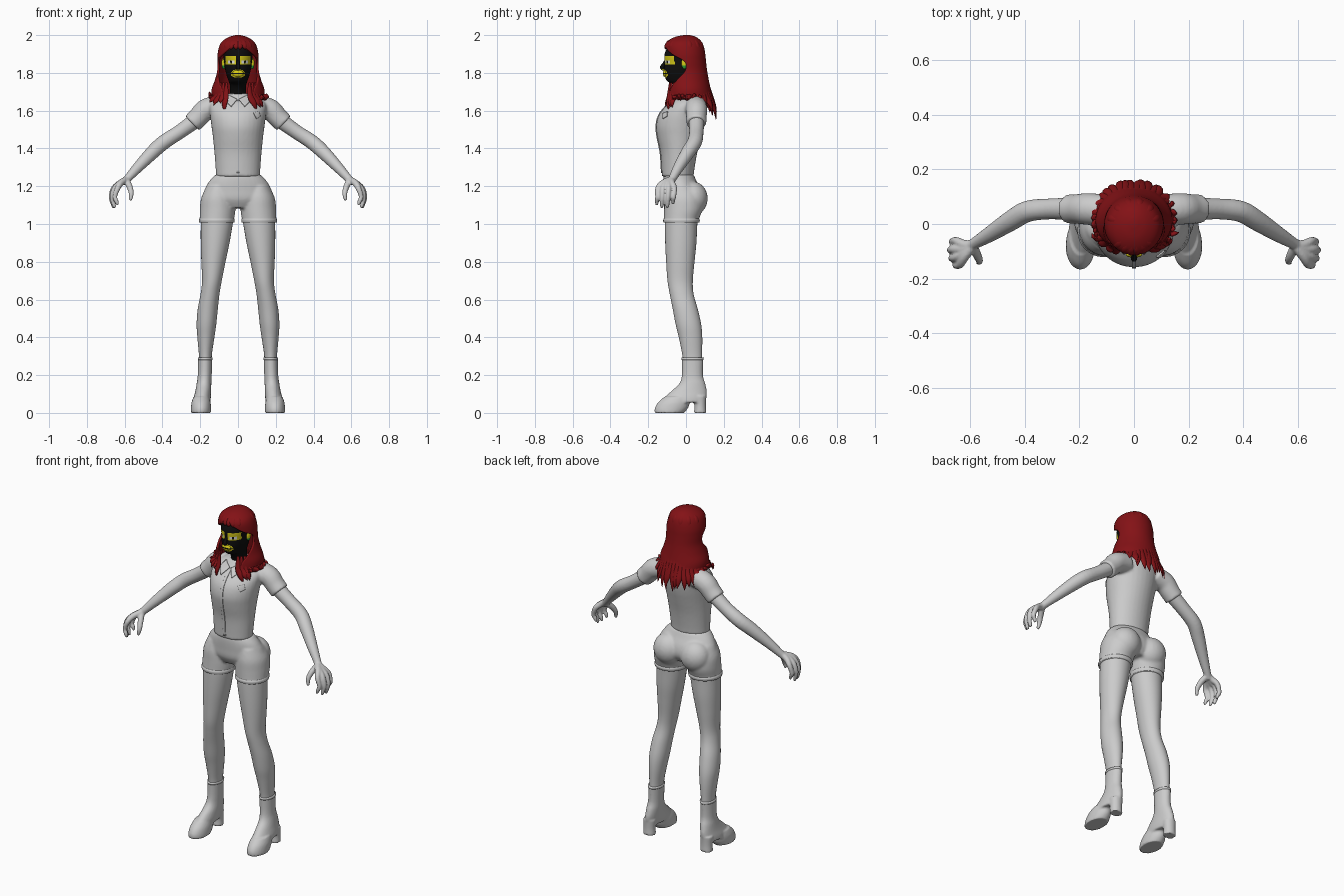
import bpy, bmesh, math, random
from mathutils import Vector
from mathutils.bvhtree import BVHTree

random.seed(4)
if "Cube" in bpy.data.objects:
    bpy.data.objects.remove(bpy.data.objects["Cube"])


def material(name, r, g, b):
    m = bpy.data.materials.new(name)
    m.use_nodes = True
    m.diffuse_color = (r, g, b, 1)
    m.node_tree.nodes["Principled BSDF"].inputs["Base Color"].default_value = (r, g, b, 1)
    return m


GREY = material("light grey", .6, .6, .6)
RED = material("dark red", .23, .006, .008)
BLACK = material("black", .004, .004, .004)
YELLOW = material("yellow", .68, .6, .01)
WHITE = material("white", .8, .8, .8)
GREEN = material("green", .03, .4, .04)


def spline(rows, sub):
    """Catmull-Rom through rows of numbers."""
    out = []
    for i in range(len(rows) - 1):
        a, b, c, d = (rows[max(i - 1, 0)], rows[i], rows[i + 1], rows[min(i + 2, len(rows) - 1)])
        for k in range(sub):
            t = k / sub
            out.append([.5 * (2 * q + (r - p) * t + (2 * p - 5 * q + 4 * r - s) * t * t
                              + (3 * q - p - 3 * r + s) * t ** 3) for p, q, r, s in zip(a, b, c, d)])
    return out + [list(rows[-1])]


def skin(bm, rings, closed=True):
    """Bridge rings of points, capping the ends when closed."""
    loops = [[bm.verts.new(p) for p in ring] for ring in rings]
    n = len(loops[0])
    for lo, hi in zip(loops, loops[1:]):
        for i in range(n if closed else n - 1):
            j = (i + 1) % n
            bm.faces.new((lo[i], lo[j], hi[j], hi[i]))
    if closed:
        bm.faces.new(loops[0])
        bm.faces.new(loops[-1])


def loft(bm, rows, sides=32, sub=5):
    """Level ellipses given as z, x low, x high, y low, y high."""
    rings = []
    for z, x0, x1, y0, y1 in spline(rows, sub):
        angles = [math.tau * i / sides for i in range(sides)]
        rings.append([((x0 + x1) / 2 + (x1 - x0) / 2 * math.sin(a),
                       (y0 + y1) / 2 - (y1 - y0) / 2 * math.cos(a), z) for a in angles])
    skin(bm, rings)


def tube(bm, pts, sides=16, sub=4, ref=(0, 1, 0), flat=1):
    """Round limb through x, y, z, radius points."""
    rows = spline(pts, sub)
    rings = []
    for i, row in enumerate(rows):
        d = Vector(rows[min(i + 1, len(rows) - 1)][:3]) - Vector(rows[max(i - 1, 0)][:3])
        u = d.cross(Vector(ref)).normalized()
        v = d.cross(u).normalized() * flat
        r = max(row[3], .0008)
        rings.append([Vector(row[:3]) + r * (u * math.cos(math.tau * k / sides)
                                             + v * math.sin(math.tau * k / sides)) for k in range(sides)])
    skin(bm, rings)


def ball(bm, centre, size):
    vs = bmesh.ops.create_uvsphere(bm, u_segments=24, v_segments=16, radius=1)["verts"]
    for v in vs:
        v.co = Vector([c + s * p for c, s, p in zip(centre, size, v.co)])


def finish(name, bm, mats, mirror=False, voxel=0, smooth=3):
    bmesh.ops.recalc_face_normals(bm, faces=bm.faces)
    me = bpy.data.meshes.new(name)
    bm.to_mesh(me)
    bm.free()
    for m in mats:
        me.materials.append(m)
    me.polygons.foreach_set("use_smooth", [True] * len(me.polygons))
    ob = bpy.data.objects.new(name, me)
    bpy.context.collection.objects.link(ob)
    if mirror:
        ob.modifiers.new("mirror", "MIRROR").use_mirror_merge = False
    if voxel:
        rm = ob.modifiers.new("blend", "REMESH")
        rm.mode, rm.voxel_size, rm.use_smooth_shade = "VOXEL", voxel, True
        sm = ob.modifiers.new("soften", "SMOOTH")
        sm.factor, sm.iterations = .5, smooth
    return ob


# Shirt: torso and sleeves blended together
bm = bmesh.new()
loft(bm, [(z, -w, w, f, b) for z, w, f, b in (
    (1.25, .116, -.128, .04), (1.3, .119, -.13, .046), (1.38, .125, -.136, .06),
    (1.46, .133, -.152, .08), (1.52, .141, -.158, .095), (1.58, .148, -.142, .105),
    (1.63, .15, -.1, .107), (1.66, .125, -.065, .1), (1.69, .06, -.04, .08))])
for s in (1, -1):
    tube(bm, [(s * .1, .05, 1.625, .058), (s * .17, .055, 1.605, .058), (s * .21, .055, 1.565, .054),
              (s * .243, .055, 1.533, .053)], 24)
shirt = finish("shirt", bm, [GREY], voxel=.008)

# Shorts: pelvis, seat and thigh openings
bm = bmesh.new()
loft(bm, [(z, -w, w, f, b) for z, w, f, b in (
    (1.262, .118, -.118, .04), (1.23, .15, -.12, .055), (1.18, .178, -.118, .08),
    (1.13, .185, -.114, .085), (1.085, .14, -.09, .06))])
for s in (1, -1):
    ball(bm, (s * .09, .035, 1.135), (.088, .08, .09))
    loft(bm, [(z, min(s * a, s * b), max(s * a, s * b), f, k) for z, a, b, f, k in (
        (1.2, .04, .165, -.1, .06), (1.14, .02, .194, -.114, .085), (1.08, .014, .202, -.116, .088),
        (1.03, .02, .203, -.117, .07), (1.012, .022, .205, -.119, .068))])
finish("shorts", bm, [GREY], voxel=.008)

# Rolled shorts cuffs
bm = bmesh.new()
loft(bm, [(1.03, .02, .203, -.117, .07), (1.02, .018, .207, -.121, .073), (1.008, .02, .205, -.119, .07)])
finish("shorts_cuffs", bm, [GREY], mirror=True)

# Legs
bm = bmesh.new()
loft(bm, [(1.06, .022, .196, -.11, .065), (1, .028, .197, -.112, .06), (.9, .045, .197, -.11, .055),
          (.8, .066, .194, -.105, .045), (.7, .086, .19, -.098, .036), (.63, .098, .198, -.086, .04),
          (.55, .107, .213, -.07, .062), (.47, .115, .219, -.055, .08), (.4, .125, .215, -.038, .086),
          (.31, .138, .207, -.02, .085), (.26, .139, .206, -.016, .085)])
finish("legs", bm, [GREY], mirror=True)

# Boots: shaft, foot, toe sole and block heel
bm = bmesh.new()
loft(bm, [(.29, .136, .211, -.022, .092), (.2, .139, .213, -.022, .09), (.155, .141, .219, -.036, .102),
          (.115, .143, .226, -.078, .11), (.08, .144, .235, -.115, .108), (.055, .148, .238, -.13, .1)])
loft(bm, [(.085, .152, .236, -.115, .02), (.055, .145, .246, -.148, .02), (.025, .143, .249, -.165, .01),
          (0, .144, .249, -.166, -.01)])
loft(bm, [(.09, .152, .228, .035, .108), (.04, .157, .225, .044, .106), (0, .155, .227, .042, .108)])
finish("boots", bm, [GREY], mirror=True, voxel=.006, smooth=2)

# Boot tops
bm = bmesh.new()
loft(bm, [(.292, .134, .213, -.024, .094), (.28, .135, .212, -.023, .093)], sub=1)
finish("boot_tops", bm, [GREY], mirror=True)

# Arms with hands: curled fingers and thumb
bm = bmesh.new()
tube(bm, [(.15, .055, 1.61, .045), (.22, .055, 1.552, .042), (.31, .055, 1.487, .038),
          (.39, .046, 1.435, .039), (.45, .012, 1.382, .037), (.525, -.036, 1.305, .029),
          (.585, -.072, 1.24, .021), (.605, -.085, 1.222, .022)], 20)
for x, y, tip in ((.658, -.062, 1.105), (.665, -.092, 1.085), (.66, -.122, 1.085), (.645, -.148, 1.1)):
    tube(bm, [(.585, -.075, 1.238, .017), (.62, (y - .09) / 2, 1.218, .018), (x - .008, y, 1.19, .015),
              (x + .007, y - .003, 1.145, .0125), (x - .002, y - .006, tip + .02, .011),
              (x - .008, y - .006, tip, .007)], 12)
tube(bm, [(.59, -.08, 1.23, .018), (.573, -.115, 1.195, .016), (.565, -.135, 1.16, .013),
          (.57, -.142, 1.125, .008)], 12)
finish("arms", bm, [GREY], mirror=True, voxel=.005, smooth=2)

# Head and neck, with painted eyes and mouth
bm = bmesh.new()
loft(bm, [(z, -w, w, f, b) for z, w, f, b in (
    (1.62, .055, -.03, .08), (1.69, .043, -.035, .06), (1.735, .043, -.06, .06), (1.757, .05, -.1, .065),
    (1.8, .064, -.116, .075), (1.85, .073, -.113, .085), (1.9, .077, -.113, .085),
    (1.945, .064, -.09, .07), (1.975, .025, -.04, .03))], 96, 9)
tube(bm, [(0, -.104, 1.872, .006), (0, -.118, 1.845, .009), (0, -.126, 1.828, .012), (0, -.112, 1.818, .008)])
ball(bm, (0, -.112, 1.797), (.03, .011, .018))
for f in bm.faces:
    c = f.calc_center_median()
    x, z = abs(c.x), c.z
    if c.y > -.05 or len(f.verts) > 4:
        continue
    if .02 < x < .052 and 1.849 < z < 1.868:
        f.material_index = 0 if .031 < x < .041 else 2
    elif .01 < x < .066 and 1.842 < z < 1.89:
        f.material_index = 1
    elif (x / .038) ** 2 + ((z - 1.796) / .024) ** 2 < 1 and abs(z - 1.797) > .002:
        f.material_index = 1
finish("head", bm, [BLACK, YELLOW, WHITE])

# Ears
bm = bmesh.new()
ball(bm, (.076, -.008, 1.85), (.011, .016, .03))
for f in bm.faces:
    c = f.calc_center_median()
    f.material_index = 1 if c.z < 1.838 else 0
finish("ears", bm, [YELLOW, GREEN], mirror=True)

# Hair: shell open around the face (z, half width, front, back, opening angle)
bm = bmesh.new()
hair_rows = spline([(1.994, .012, -.01, .02, 0), (1.985, .045, -.055, .05, 0), (1.965, .077, -.092, .075, 0),
                    (1.94, .093, -.108, .088, .3), (1.9, .102, -.105, .096, .85), (1.86, .103, -.1, .1, 1.5),
                    (1.81, .104, -.1, .106, 1.5), (1.76, .117, -.1, .115, 1.05), (1.71, .134, -.1, .126, .62),
                    (1.66, .132, -.108, .14, .6)], 5)


def hair_point(row, a):
    z, w, f, b, gap = row
    return Vector((w * math.sin(a), (f + b) / 2 - (b - f) / 2 * math.cos(a), z))


rings = []
for row in hair_rows:
    gap = max(row[4], 0)
    rings.append([hair_point(row, gap + (math.tau - 2 * gap) * i / 56) for i in range(57)])
skin(bm, rings, closed=False)
bm.faces.new([v for v in bm.verts][:56])
bmesh.ops.remove_doubles(bm, verts=bm.verts, dist=.0003)
hair = finish("hair", bm, [RED])
sol = hair.modifiers.new("thickness", "SOLIDIFY")
sol.thickness, sol.offset = .012, 0

# Hair locks: flat pointed strands, longest at the back and front
bm = bmesh.new()
count = 34
for i in range(count):
    a = .52 + (math.tau - 1.04) * i / (count - 1)
    side = abs(math.sin(a))
    back = max(0, -math.cos(a))
    end = 1.6 - .05 * back + .08 * side ** 3 + random.uniform(-.018, .022)
    top = hair_point(hair_rows[36], a)
    mid = hair_point(hair_rows[-3], a)
    out = Vector((math.sin(a), -math.cos(a), 0))
    turn = Vector((out.y, -out.x, 0)) * random.uniform(-.02, .02)
    tip = Vector((mid.x, mid.y, end)) + out * (.02 * side + .022 * back) + turn
    if math.cos(a) > .4:
        tip.x *= 1.15
    low = mid.lerp(tip, .55) + out * .006
    tube(bm, [(*top, .006), (*mid, .019), (*low, .015), (*tip, .001)], 8, 4, out, .5)
finish("hair_locks", bm, [RED])

# Crown strands sweeping from the parting
bm = bmesh.new()
for s in (1, -1):
    for a in (.12, .4, .75, 1.9, 2.4, 2.9):
        pts = [hair_point(hair_rows[k], s * a) for k in (5, 10, 15, 20 if a > 1.6 else 17)]
        tube(bm, [(*p, r) for p, r in zip(pts, (.006, .015, .015, .003))], 8, 4, (s * math.sin(a), -math.cos(a), .3), .5)
finish("crown_strands", bm, [RED])

# Collar, placket and badge laid on the shirt front
bpy.context.view_layer.update()
surface = BVHTree.FromObject(shirt, bpy.context.evaluated_depsgraph_get())


def patch(name, corners, lift, steps=8):
    """Thin plate over the shirt, from four x, z corners."""
    bm = bmesh.new()
    a, b, c, d = [Vector(p) for p in corners]
    rings = []
    for i in range(steps + 1):
        ring = []
        for j in range(steps + 1):
            p = a.lerp(b, i / steps).lerp(d.lerp(c, i / steps), j / steps)
            hit = surface.ray_cast(Vector((p.x, -1, p.y)), Vector((0, 1, 0)))[0]
            ring.append((p.x, (hit.y if hit else -.04) - lift, p.y))
        rings.append(ring)
    skin(bm, rings, closed=False)
    plate = finish(name, bm, [GREY])
    sol = plate.modifiers.new("thickness", "SOLIDIFY")
    sol.thickness, sol.offset = .005, 0


patch("placket", [(-.008, 1.27), (.008, 1.27), (.008, 1.655), (-.008, 1.655)], .002, 24)
patch("badge", [(.082, 1.588), (.098, 1.557), (.118, 1.57), (.11, 1.595)], .004)
for s, side in ((1, "left"), (-1, "right")):
    patch(side + "_collar", [(s * .004, 1.66), (s * .036, 1.622), (s * .07, 1.655), (s * .05, 1.683)], .007)
